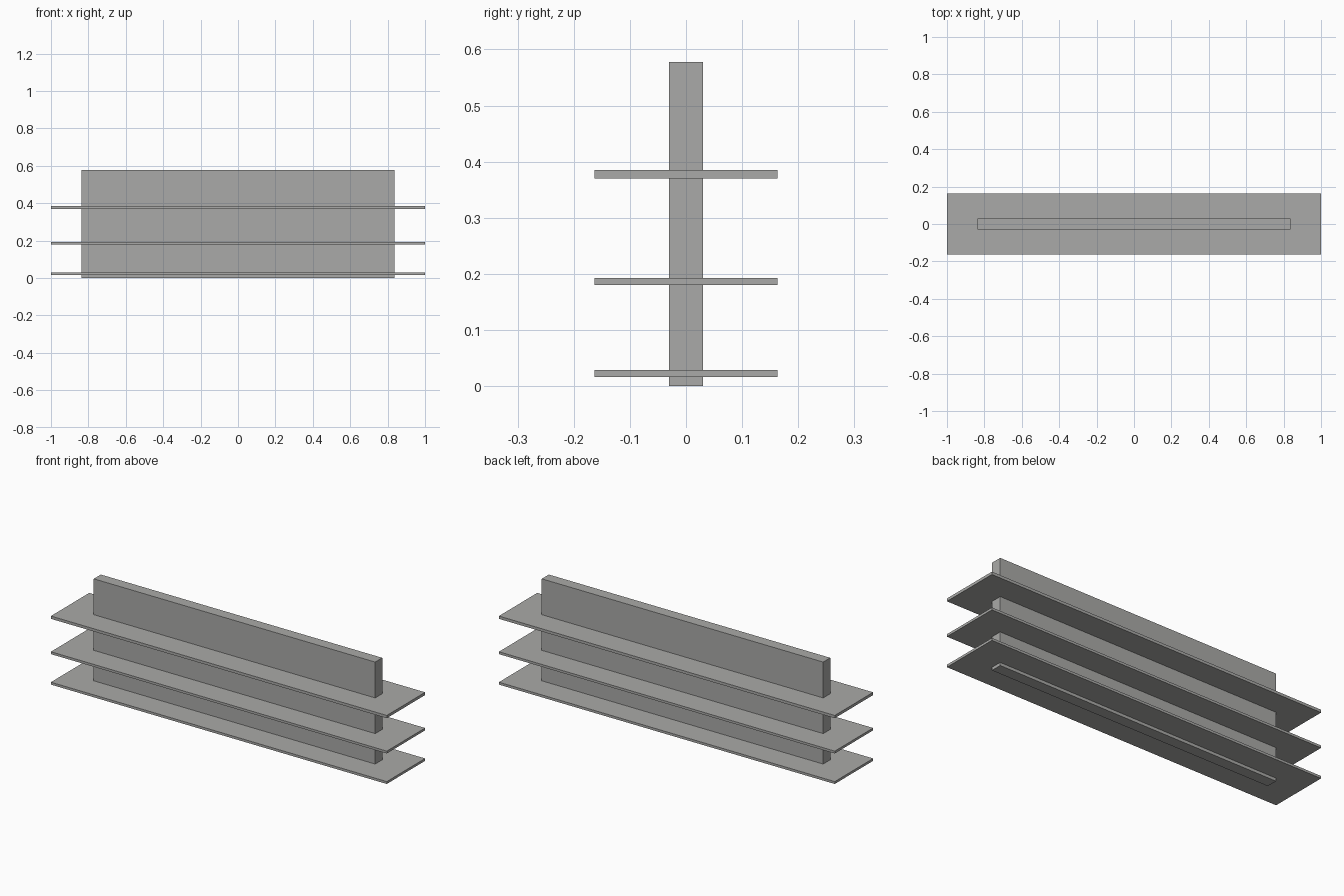
import bpy

if "Cube" in bpy.data.objects:
    bpy.data.objects.remove(bpy.data.objects["Cube"])

# One flat grey for the whole model
grey = bpy.data.materials.new("warm_grey")
grey.diffuse_color = (0.402, 0.402, 0.392, 1)
grey.use_nodes = True
grey.node_tree.nodes["Principled BSDF"].inputs["Base Color"].default_value = grey.diffuse_color


def box(name, half_x, half_y, z0, z1):
    bpy.ops.mesh.primitive_cube_add(size=2, location=(0, 0, (z0 + z1) / 2))
    ob = bpy.context.object
    ob.name = name
    ob.scale = (half_x, half_y, (z1 - z0) / 2)
    bpy.ops.object.transform_apply(location=False, rotation=False, scale=True)
    ob.data.materials.append(grey)
    return ob


# Upright central panel
box("central_panel", 0.838, 0.03, 0.0, 0.578)

# Three thin shelves that the panel passes through
for name, z0, z1 in (("lower_shelf", 0.016, 0.029),
                     ("middle_shelf", 0.180, 0.193),
                     ("upper_shelf", 0.370, 0.385)):
    box(name, 1.0, 0.163, z0, z1)
